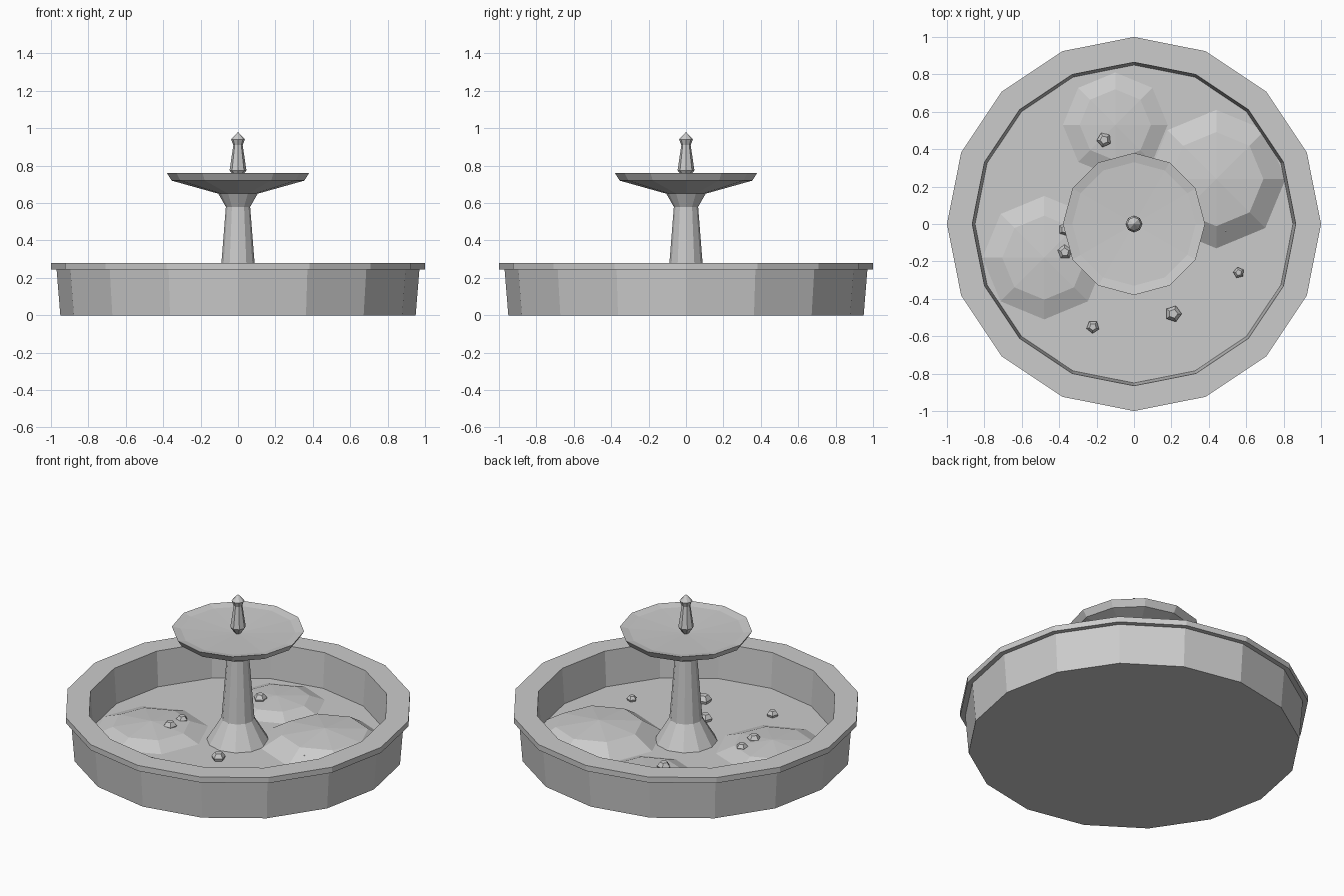
import bpy, math

if "Cube" in bpy.data.objects:
    bpy.data.objects.remove(bpy.data.objects["Cube"])

stone = bpy.data.materials.new("grey stone")
stone.diffuse_color = (0.6, 0.6, 0.6, 1)
stone.use_nodes = True
stone.node_tree.nodes["Principled BSDF"].inputs["Base Color"].default_value = stone.diffuse_color


def lathe(name, profile, sides, loc=(0, 0, 0), turn=0.0):
    """Spin (radius, height) points around z; radius 0 gives a tip, other ends are capped."""
    verts, rings, faces = [], [], []
    for r, z in profile:
        n = 1 if r == 0 else sides
        rings.append([len(verts) + i for i in range(n)])
        for i in range(n):
            a = turn + 2 * math.pi * i / sides
            verts.append((r * math.cos(a), r * math.sin(a), z))
    for lo, hi in zip(rings, rings[1:]):
        for i in range(sides):
            j = (i + 1) % sides
            if len(lo) == 1:
                faces.append((lo[0], hi[j], hi[i]))
            elif len(hi) == 1:
                faces.append((lo[i], lo[j], hi[0]))
            else:
                faces.append((lo[i], lo[j], hi[j], hi[i]))
    if len(rings[0]) > 1:
        faces.append(tuple(reversed(rings[0])))
    if len(rings[-1]) > 1:
        faces.append(tuple(rings[-1]))
    mesh = bpy.data.meshes.new(name)
    mesh.from_pydata(verts, [], faces)
    mesh.materials.append(stone)
    obj = bpy.data.objects.new(name, mesh)
    obj.location = loc
    bpy.context.collection.objects.link(obj)
    return obj


FLOOR = 0.06

# Round pool with an overhanging rim and a flat floor
lathe("basin", [(0.95, 0), (0.97, 0.245), (1.0, 0.245), (1.0, 0.28),
                (0.865, 0.28), (0.85, FLOOR)], 16)

# Flared foot, tapering shaft and shallow upper bowl
lathe("pedestal_and_bowl", [(0.18, FLOOR), (0.095, 0.2), (0.065, 0.58), (0.105, 0.65),
                            (0.355, 0.72), (0.38, 0.76), (0.33, 0.75), (0, 0.735)], 12)

# Pointed finial standing in the bowl
lathe("finial", [(0.015, 0.733), (0.045, 0.775), (0.025, 0.91), (0.037, 0.94), (0, 0.98)], 8)

# Low sediment mounds: x, y, radius, shoulder height, top height
for i, (x, y, r, shoulder, top) in enumerate([
        (-0.10, 0.53, 0.28, 0.035, 0.05),
        (0.44, 0.24, 0.37, 0.075, 0.10),
        (-0.48, -0.18, 0.33, 0.04, 0.06)]):
    lathe(f"mound_{i + 1}", [(r, 0), (r * 0.68, shoulder), (0, top)], 8, (x, y, FLOOR))

# Small five-sided pebbles: x, y, radius, lift above the floor
for i, (x, y, r, lift) in enumerate([
        (0.21, -0.48, 0.045, 0), (-0.22, -0.55, 0.035, 0), (0.56, -0.26, 0.03, 0),
        (0.48, -0.02, 0.037, 0.01), (0.43, -0.02, 0.027, 0.02), (-0.16, 0.45, 0.04, 0.035),
        (-0.37, -0.15, 0.04, 0.035), (-0.37, -0.03, 0.035, 0.03), (0.06, -0.28, 0.042, 0)]):
    lathe(f"pebble_{i + 1}", [(r * 0.85, 0), (r, r * 0.4), (r * 0.55, r)], 5,
          (x, y, FLOOR + lift), i * 0.9)
